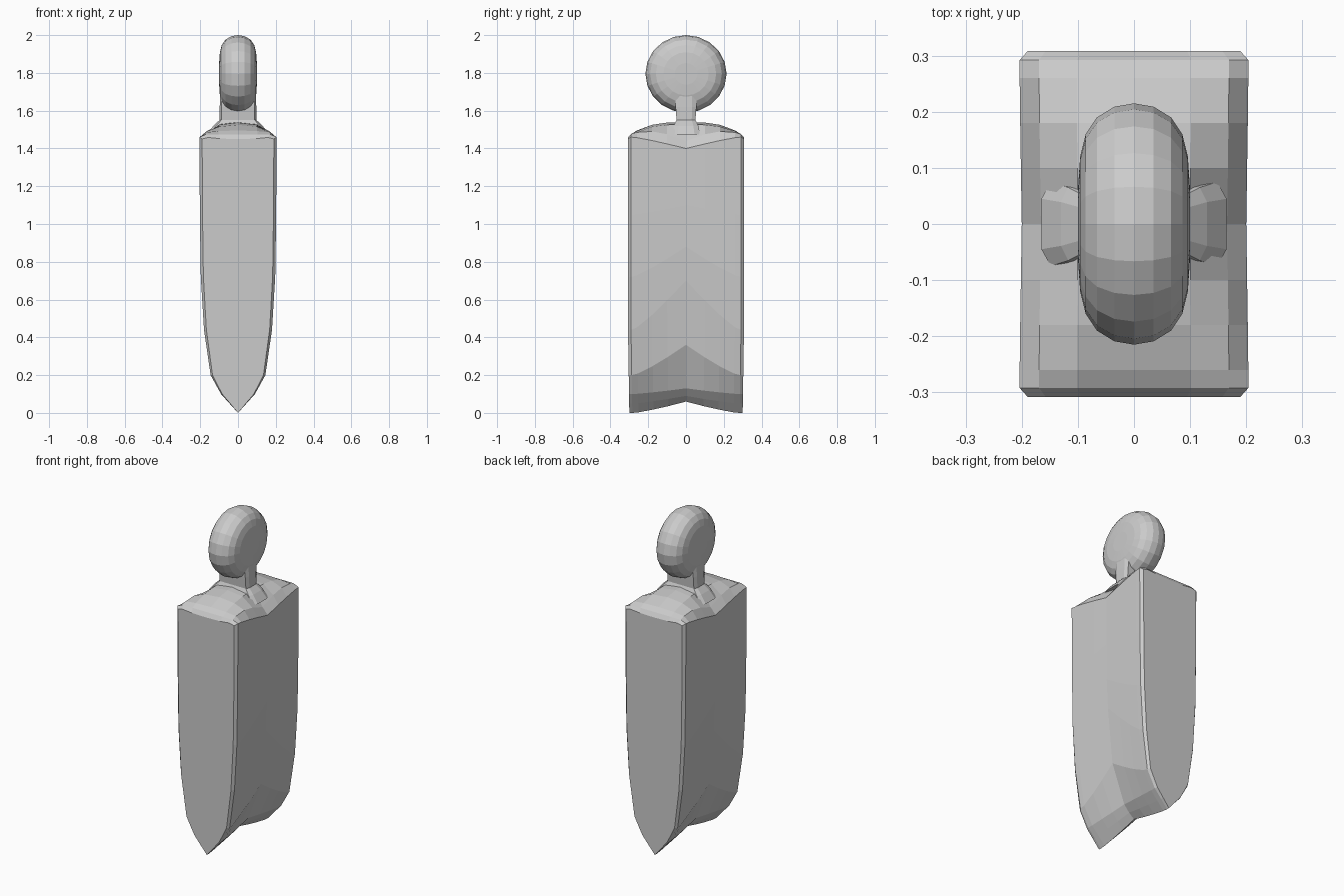
import bpy, bmesh, math

if "Cube" in bpy.data.objects:
    bpy.data.objects.remove(bpy.data.objects["Cube"])


def loft(name, rings, closed=False):
    """Skin a list of equal-length point rings; cap the ends."""
    bm = bmesh.new()
    vs = [[bm.verts.new(p) for p in r] for r in rings]
    n = len(vs[0])
    for a, b in zip(vs, vs[1:]):
        for i in range(n):
            j = (i + 1) % n
            bm.faces.new((a[i], a[j], b[j], b[i]))
    bm.faces.new(vs[0])
    bm.faces.new(vs[-1])
    bmesh.ops.recalc_face_normals(bm, faces=bm.faces)
    me = bpy.data.meshes.new(name)
    bm.to_mesh(me)
    bm.free()
    ob = bpy.data.objects.new(name, me)
    bpy.context.collection.objects.link(ob)
    return ob


def lerp(a, b, t):
    return a + (b - a) * t


# Body: x-z half outlines at the ends and at the pinched middle (keel to shoulder to spine)
END = [(0, 0), (.045, .05), (.09, .1), (.145, .2), (.18, .44), (.197, .72), (.202, 1.05), (.204, 1.46)]
MID = [(0, .06), (.035, .09), (.07, .13), (.155, .36), (.188, .70), (.197, .88), (.2, 1.1), (.2, 1.40)]

# station: y, blend towards END, width scale, shoulder z at 0.85 / 0.5 width, spine z
STATIONS = [
    (0, 0, 1, 1.44, 1.53, 1.54),
    (.1, .4, 1, 1.475, 1.525, 1.537),
    (.18, .7, 1, 1.49, 1.515, 1.525),
    (.26, .95, 1, 1.485, 1.492, 1.495),
    (.292, 1, 1, 1.475, 1.475, 1.475),
    (.308, 1, .93, 1.458, 1.452, 1.45),
]


def body_ring(y, t, s, z85, z50, zc):
    half = [(lerp(m[0], e[0], t) * s, lerp(m[1], e[1], t)) for m, e in zip(MID, END)]
    w = half[-1][0]
    if s < 1:
        half[-1] = (w, 1.45)
    half += [(w * .83, z85), (w * .5, z50), (0, zc)]
    left = [(-x, z) for x, z in half[-2:0:-1]]
    # the end faces lean in slightly towards the keel
    return [(x, y - math.copysign(.008, y) * max(0, 1 - z / .5) if y else 0, z) for x, z in half + left]


rings = [body_ring(-st[0], *st[1:]) for st in STATIONS[:0:-1]]
rings += [body_ring(*st) for st in STATIONS]
loft("body", rings)

# Head: thick rounded disc turned about the x axis
PROFILE = [(.1, .06), (.096, .12), (.086, .16), (.066, .19), (.035, .209), (0, .215)]
profile = PROFILE + [(-x, r) for x, r in PROFILE[-2::-1]]
SEG = 20
loft("head", [[(x, r * math.cos(2 * math.pi * k / SEG),
                1.795 + r * .205 / .215 * math.sin(2 * math.pi * k / SEG)) for k in range(SEG)]
              for x, r in profile])

# Neck: short rectangular column flaring into the shoulders
NECK = [(.165, .075, 1.475), (.13, .065, 1.52), (.098, .05, 1.55), (.097, .055, 1.62), (.093, .055, 1.70)]
loft("neck", [[(x, y * .6, z), (x * .9, y, z), (-x * .9, y, z), (-x, y * .6, z),
               (-x, -y * .6, z), (-x * .9, -y, z), (x * .9, -y, z), (x, -y * .6, z)]
              for x, y, z in NECK])
